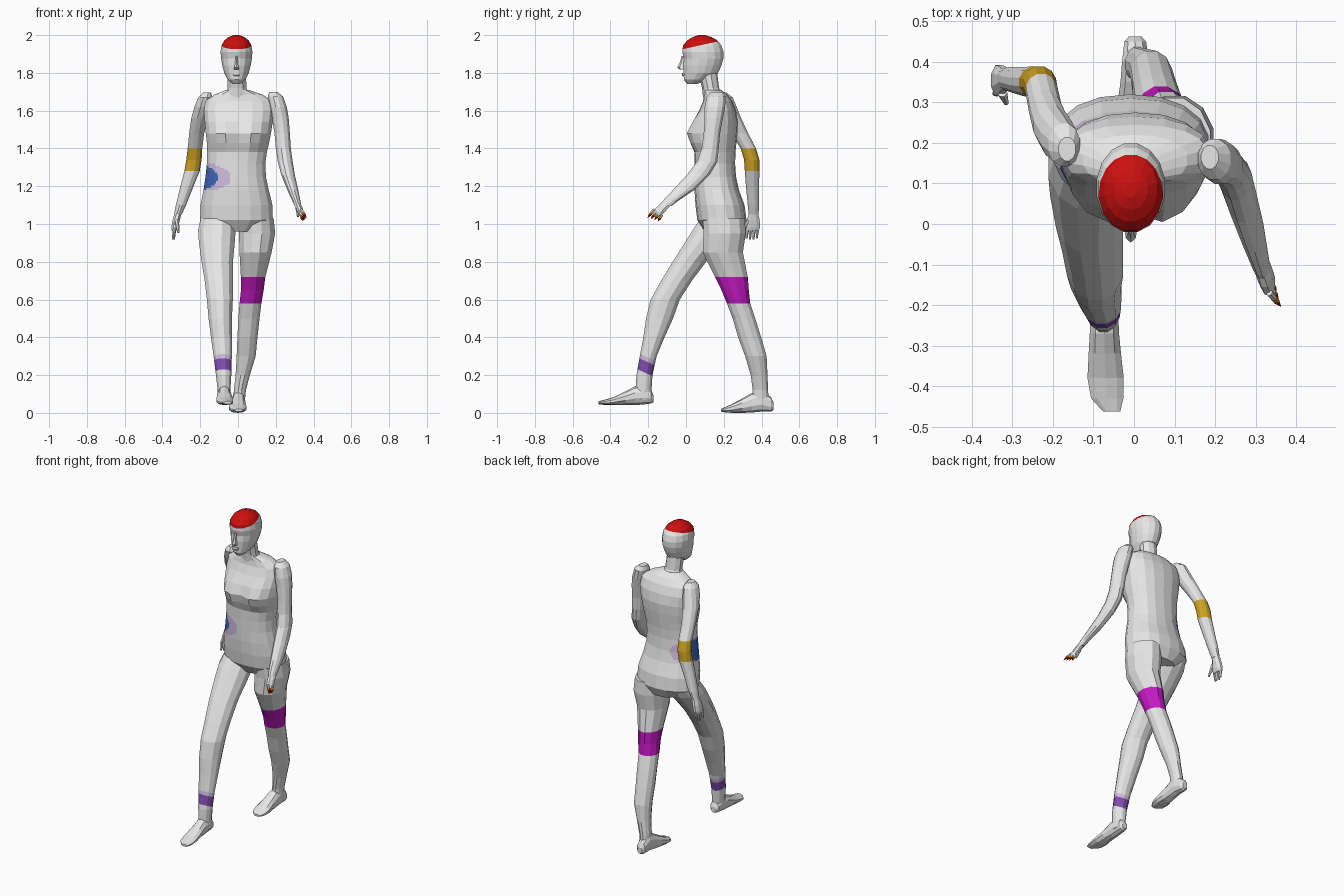
import bpy, bmesh, math
from mathutils import Vector


def material(name, rgb):
    m = bpy.data.materials.new(name)
    m.diffuse_color = (*rgb, 1)
    return m


GREY, RED, GOLD, MAGENTA, PURPLE, LAVENDER, BLUE = range(7)
MATS = [material("pale grey", (0.8, 0.8, 0.8)), material("red", (0.6, 0.005, 0.005)),
        material("gold", (0.62, 0.37, 0.02)), material("magenta", (0.55, 0.01, 0.55)),
        material("purple", (0.22, 0.075, 0.42)), material("lavender", (0.64, 0.51, 0.73)),
        material("blue", (0.05, 0.14, 0.5))]


def finish(name, bm, rule=None):
    """Turn a bmesh into an object, colouring faces by a rule on their centres."""
    bmesh.ops.recalc_face_normals(bm, faces=bm.faces)
    for f in bm.faces:
        f.material_index = rule(f.calc_center_median()) if rule else GREY
    me = bpy.data.meshes.new(name)
    bm.to_mesh(me)
    bm.free()
    for m in MATS:
        me.materials.append(m)
    ob = bpy.data.objects.new(name, me)
    bpy.context.collection.objects.link(ob)
    return ob


def loft(rings, n=12, axis="z", power=2.0):
    """Rings are (t, x, c, rx, rc); c is y for axis z, and z for axis y."""
    bm = bmesh.new()
    loops = []
    for t, x, c, rx, rc in rings:
        loop = []
        for i in range(n):
            a = 2 * math.pi * (i + 0.5) / n
            ca, sa = math.cos(a), math.sin(a)
            u = x + rx * math.copysign(abs(ca) ** (2 / power), ca)
            v = c + rc * math.copysign(abs(sa) ** (2 / power), sa)
            loop.append(bm.verts.new((u, v, t) if axis == "z" else (u, t, v)))
        loops.append(loop)
    for a, b in zip(loops, loops[1:]):
        for i in range(n):
            j = (i + 1) % n
            bm.faces.new((a[i], a[j], b[j], b[i]))
    bm.faces.new(loops[0])
    bm.faces.new(loops[-1])
    return bm


def front_back(rings):
    """Convert (z, x, front y, back y, half width) rings to loft rings."""
    return [(z, x, (f + b) / 2, rx, (b - f) / 2) for z, x, f, b, rx in rings]


def cut(bm, co, no):
    bmesh.ops.bisect_plane(bm, geom=bm.verts[:] + bm.edges[:] + bm.faces[:],
                           plane_co=co, plane_no=no)


def spike(name, a, b, r0, r1, mat=GREY, n=6):
    """Tapered stick between two points."""
    a, b = Vector(a), Vector(b)
    bm = bmesh.new()
    bmesh.ops.create_cone(bm, cap_ends=True, segments=n, radius1=r0, radius2=r1,
                          depth=(b - a).length)
    rot = (b - a).to_track_quat("Z", "Y").to_matrix()
    for v in bm.verts:
        v.co = rot @ v.co + (a + b) / 2
    return finish(name, bm, lambda c: mat)


# Torso with bust, and a blue patch with a pale halo on one side of the waist
bm = loft(front_back([
    (0.96, -.005, .10, .29, .11), (1.02, -.008, .06, .32, .195), (1.10, -.008, .05, .31, .193),
    (1.18, -.010, .045, .28, .175), (1.25, -.012, .045, .265, .162), (1.32, -.010, .045, .26, .157),
    (1.38, -.005, .045, .262, .160), (1.43, .000, .04, .267, .167), (1.48, .002, .04, .272, .175),
    (1.54, .004, .045, .275, .182), (1.60, .005, .07, .265, .188), (1.65, .005, .09, .245, .180),
    (1.685, .003, .095, .22, .13), (1.71, -.003, .09, .185, .06)]), 18, power=2.25)
for v in bm.verts:
    if v.co.y < .15:
        side = (abs(v.co.x) - .085) / .075
        up = (v.co.z - 1.465) / (.075 if v.co.z > 1.465 else .045)
        v.co.y -= .045 * math.exp(-side * side - up * up)
patch = [f for f in bm.faces if f.calc_center_median().x < .02
         and 1.15 < f.calc_center_median().z < 1.36]
bmesh.ops.subdivide_edges(bm, edges=list({e for f in patch for e in f.edges}),
                          cuts=5, use_grid_fill=True)


def waist_colour(c):
    d = (c.x + .17) ** 2 + (c.y - .14) ** 2
    h = (c.z - 1.245) ** 2
    if d / .1 ** 2 + h / .062 ** 2 < 1:
        return BLUE
    return LAVENDER if d / .16 ** 2 + h / .08 ** 2 < 1 else GREY


finish("torso", bm, waist_colour)

# Neck
finish("neck", loft([(1.67, -.003, .15, .07, .06), (1.72, -.005, .13, .053, .045),
                     (1.80, -.008, .115, .052, .05)], 10))

# Head with a red cap, cut on a slope
bm = loft(front_back([
    (1.742, -.008, .005, .06, .022), (1.765, -.008, -.013, .12, .048),
    (1.80, -.008, -.014, .172, .066), (1.84, -.008, -.016, .19, .077),
    (1.875, -.008, -.012, .20, .083), (1.91, -.008, -.022, .201, .086),
    (1.945, -.008, -.018, .19, .081), (1.972, -.008, .005, .168, .066),
    (1.99, -.008, .035, .135, .042), (2.0, -.008, .065, .10, .015)]), 16)
cap_co, cap_no = Vector((0, -.02, 1.925)), Vector((0, -.22, 1)).normalized()
cut(bm, cap_co, cap_no)
finish("head", bm, lambda c: RED if (c - cap_co).dot(cap_no) > 0 else GREY)
# Nose and lips
finish("nose", loft([(1.818, -.008, -.018, .016, .014), (1.828, -.008, -.024, .014, .022),
                     (1.85, -.008, -.018, .009, .017), (1.89, -.008, -.01, .006, .012)], 6))
finish("lips", loft([(1.783, -.008, -.012, .014, .006), (1.79, -.008, -.014, .022, .009),
                     (1.80, -.008, -.013, .018, .007)], 6))

# Rear arm with a gold elbow band
finish("rear_arm", loft([
    (1.695, -.165, .185, .022, .03), (1.67, -.172, .195, .04, .055), (1.62, -.186, .212, .046, .058),
    (1.56, -.203, .24, .046, .054), (1.48, -.219, .285, .041, .046), (1.40, -.228, .33, .040, .042),
    (1.34, -.233, .348, .042, .042), (1.28, -.243, .35, .042, .04), (1.20, -.270, .352, .036, .036),
    (1.10, -.302, .357, .028, .031), (1.05, -.318, .358, .021, .027)]),
    lambda c: GOLD if 1.28 < c.z < 1.40 else GREY)
# Rear hand
finish("rear_hand", loft([(1.06, -.317, .358, .02, .026), (1.02, -.327, .356, .021, .037),
                          (.985, -.335, .354, .019, .041), (.965, -.338, .352, .014, .037)], 8))
for i in range(4):
    y = .325 + .018 * i
    spike("rear_finger", (-.337, y, .98), (-.345 + .006 * (i % 2), y - .004, .915 + .006 * abs(i - 1.5)),
          .011, .005)
spike("rear_thumb", (-.325, .325, 1.02), (-.315, .298, .955), .013, .006)

# Forward arm, bent at the elbow
finish("forward_arm", loft([
    (1.70, .187, .165, .022, .03), (1.675, .198, .16, .042, .052), (1.62, .212, .153, .048, .056),
    (1.56, .224, .147, .046, .05), (1.48, .234, .137, .042, .045), (1.40, .240, .128, .041, .047),
    (1.33, .250, .112, .041, .056), (1.26, .265, .065, .037, .062), (1.18, .290, -.013, .03, .058),
    (1.12, .310, -.085, .022, .042), (1.095, .318, -.11, .018, .034)]))
# Forward hand, fingers with red nails and gold bands
finish("forward_hand", loft([(1.115, .312, -.09, .018, .036), (1.09, .322, -.122, .020, .036),
                             (1.065, .33, -.143, .019, .034), (1.045, .334, -.153, .012, .024)], 8))
for i in range(4):
    a = Vector((.334, -.170 + .014 * i, 1.075 - .009 * i))
    b = Vector((.362 - .006 * i, -.203 + .018 * i, 1.033 - .006 * i))
    spike("forward_finger", a, a.lerp(b, .5), .009, .008)
    spike("nail_band", a.lerp(b, .4), a.lerp(b, .62), .0088, .008, GOLD)
    spike("nail", a.lerp(b, .58), b, .0085, .001, RED)
spike("forward_thumb", (.315, -.115, 1.085), (.318, -.145, 1.04), .012, .006)

# Forward leg with a tilted purple shin band and pale edge
bm = loft([
    (1.03, -.105, .185, .095, .11), (.97, -.112, .148, .103, .115), (.90, -.112, .095, .098, .105),
    (.80, -.110, .018, .086, .092), (.70, -.102, -.05, .077, .084), (.60, -.096, -.11, .071, .08),
    (.50, -.094, -.14, .064, .074), (.40, -.087, -.17, .058, .058), (.30, -.081, -.20, .05, .046),
    (.20, -.076, -.22, .042, .044), (.12, -.074, -.225, .035, .044), (.07, -.073, -.225, .033, .045)])
tilt = Vector((0, .45, 1))
for t in (.205, .268, .292):
    cut(bm, (0, -.2, t), tilt)


def shin_colour(c):
    t = c.z + .45 * (c.y + .2)
    return PURPLE if .205 < t < .268 else LAVENDER if .268 < t < .292 else GREY


finish("forward_leg", bm, shin_colour)

# Rear leg with a magenta band above the knee
finish("rear_leg", loft([
    (1.03, .097, .20, .095, .115), (.95, .101, .205, .099, .115), (.85, .093, .195, .088, .11),
    (.72, .080, .24, .067, .09), (.65, .076, .26, .062, .075), (.58, .066, .278, .06, .064),
    (.50, .058, .307, .058, .062), (.40, .050, .337, .055, .063), (.30, .043, .37, .052, .059),
    (.20, .025, .387, .039, .046), (.12, .010, .394, .033, .042), (.06, .005, .395, .032, .045)]),
    lambda c: MAGENTA if .58 < c.z < .72 else GREY)

# Feet, lofted from heel to toe
finish("forward_foot", loft([
    (-.172, -.073, .075, .018, .018), (-.185, -.073, .085, .031, .035), (-.22, -.073, .095, .036, .05),
    (-.27, -.073, .091, .038, .05), (-.32, -.072, .078, .042, .036), (-.38, -.07, .063, .047, .022),
    (-.43, -.066, .056, .042, .014), (-.463, -.055, .054, .022, .008)], 10, "y"))
finish("rear_foot", loft([
    (.463, .003, .035, .016, .02), (.45, .003, .045, .028, .038), (.40, .004, .065, .035, .058),
    (.35, .002, .054, .037, .052), (.30, .0, .039, .042, .039), (.25, -.001, .025, .048, .025),
    (.21, -.002, .017, .042, .015), (.185, .004, .014, .02, .007)], 10, "y", 2.3))
